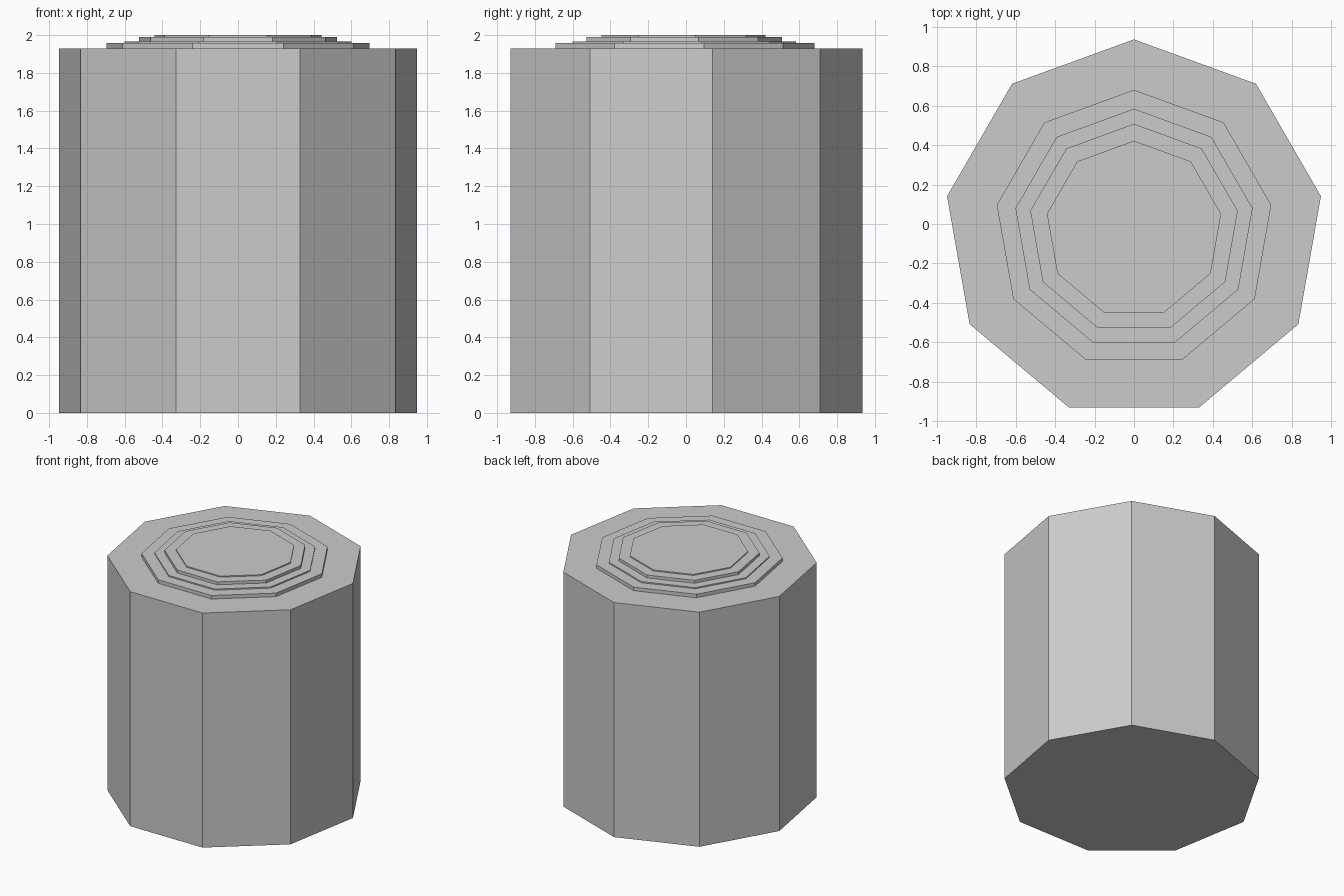
import bpy, bmesh
from math import sin, cos, tau

if "Cube" in bpy.data.objects:
    bpy.data.objects.remove(bpy.data.objects["Cube"])

SIDES = 9
CENTRE_Y = -0.0265   # puts the nine-sided outline centrally in its bounding box

# Stepped outline (radius, height): body wall, then four shallow tiers on top
profile = [(0.9615, 0), (0.9615, 1.928),
           (0.706, 1.928), (0.706, 1.957),
           (0.61, 1.957), (0.61, 1.967),
           (0.5335, 1.967), (0.5335, 1.991),
           (0.448, 1.991), (0.448, 2.0)]


def ring(bm, radius, z):
    return [bm.verts.new((radius * sin(tau * i / SIDES),
                          radius * cos(tau * i / SIDES) + CENTRE_Y, z))
            for i in range(SIDES)]


# Nine-sided stepped column as one closed shell
bm = bmesh.new()
rings = [ring(bm, r, z) for r, z in profile]
for a, b in zip(rings, rings[1:]):
    for i in range(SIDES):
        j = (i + 1) % SIDES
        bm.faces.new((a[i], a[j], b[j], b[i]))
bm.faces.new(rings[0])
bm.faces.new(rings[-1])
bmesh.ops.recalc_face_normals(bm, faces=bm.faces)

mesh = bpy.data.meshes.new("stepped_column")
bm.to_mesh(mesh)
bm.free()
bpy.context.collection.objects.link(bpy.data.objects.new("stepped_column", mesh))
